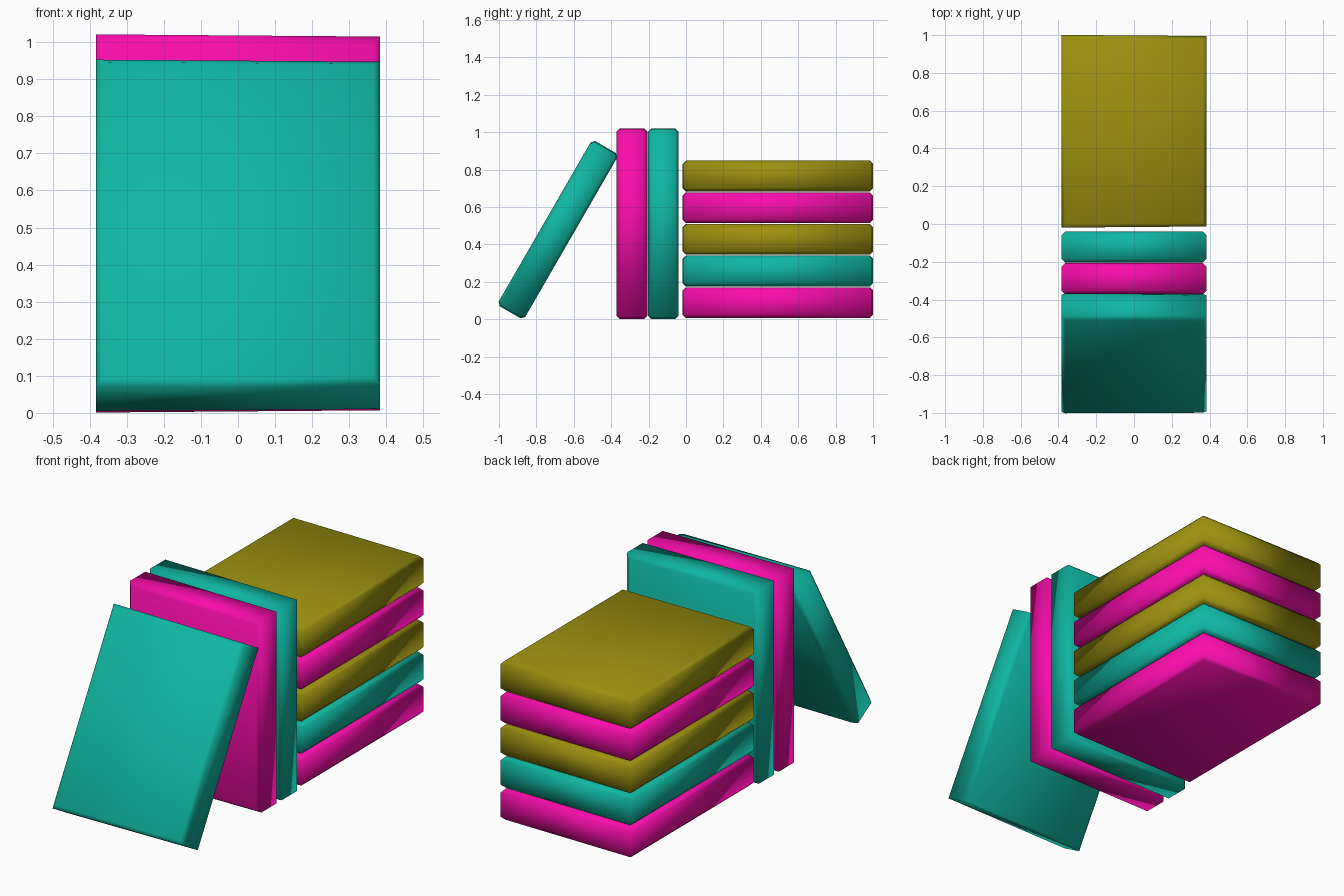
import bpy, bmesh
from math import radians

if "Cube" in bpy.data.objects:
    bpy.data.objects.remove(bpy.data.objects["Cube"])

WIDTH, LENGTH, THICK, CHAMFER = 0.766, 1.016, 0.164, 0.018


def material(name, color):
    m = bpy.data.materials.new(name)
    m.diffuse_color = color
    m.use_nodes = True
    m.node_tree.nodes["Principled BSDF"].inputs["Base Color"].default_value = m.diffuse_color
    return m


TEAL = material("teal", (0.005, 0.47, 0.36, 1))
PINK = material("pink", (0.95, 0.004, 0.41, 1))
OLIVE = material("olive", (0.33, 0.28, 0.005, 1))


def book(name, mat, y, z, tilt=0):
    """Chamfered slab lying flat (length along y), then tilted about x."""
    bm = bmesh.new()
    bmesh.ops.create_cube(bm, size=1)
    for v in bm.verts:
        v.co.x *= WIDTH
        # the right end is very slightly shorter
        v.co.y *= LENGTH + (0.004 if v.co.x < 0 else -0.008)
        v.co.z *= THICK
    # chamfer only the rims of the two covers
    rims = [e for e in bm.edges if abs(e.verts[0].co.z - e.verts[1].co.z) < 1e-4]
    bmesh.ops.bevel(bm, geom=rims, offset=CHAMFER, segments=1, affect='EDGES')
    bmesh.ops.recalc_face_normals(bm, faces=bm.faces[:])
    for f in bm.faces:
        f.smooth = True
    mesh = bpy.data.meshes.new(name)
    bm.to_mesh(mesh)
    bm.free()
    ob = bpy.data.objects.new(name, mesh)
    ob.location = (0, y, z)
    ob.rotation_euler.x = radians(tilt)
    mesh.materials.append(mat)
    bpy.context.collection.objects.link(ob)
    return ob


# flat stack
for i, mat in enumerate((PINK, TEAL, OLIVE, PINK, OLIVE)):
    book(f"stacked_book_{i + 1}", mat, 0.491, 0.089 + 0.1692 * i)

# upright pair
book("upright_book_front", PINK, -0.289, 0.511, 90)
book("upright_book_back", TEAL, -0.122, 0.511, 90)

# leaning book
book("leaning_book", TEAL, -0.685, 0.479, 60)
